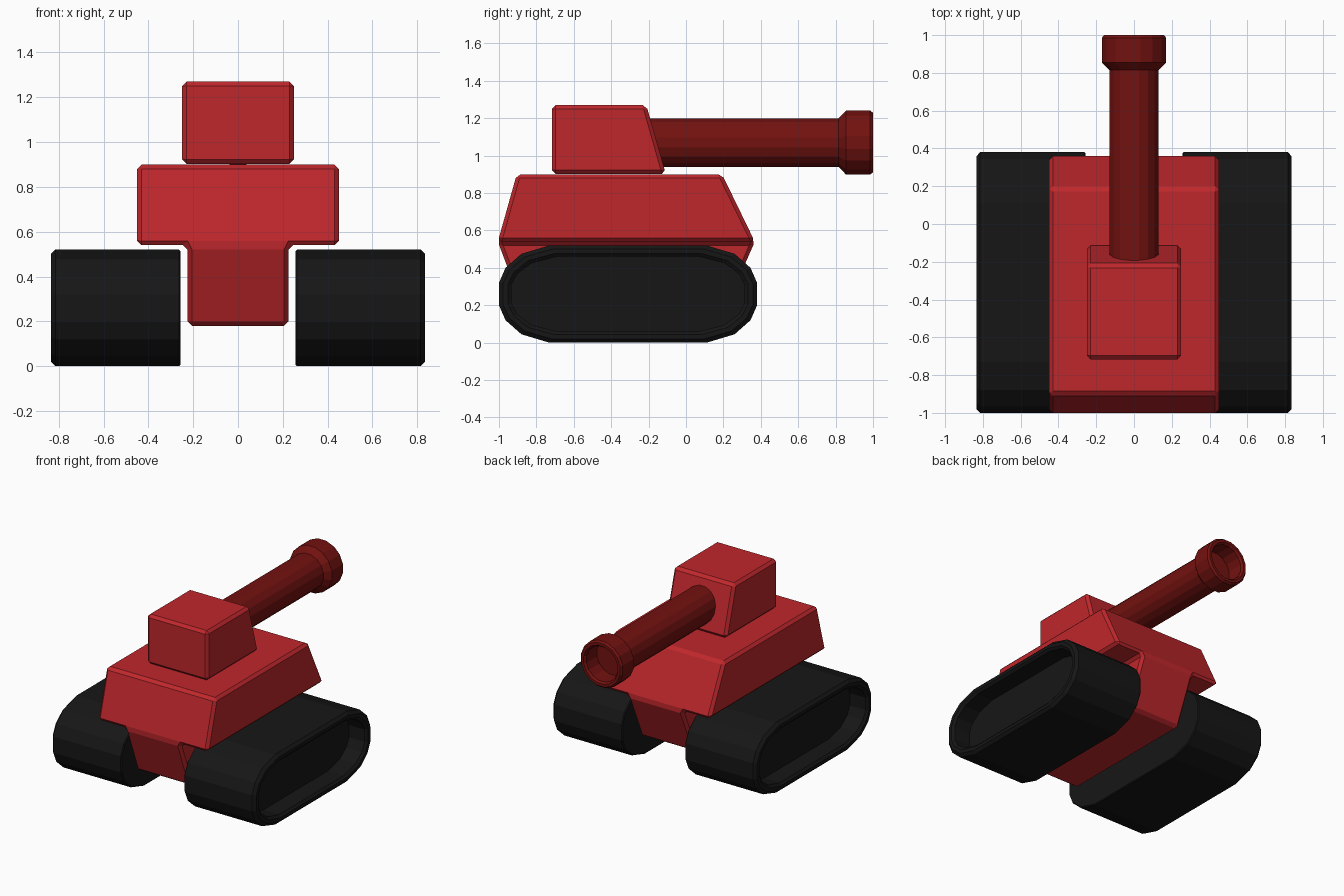
import bpy, bmesh
from math import pi, sin, cos

if "Cube" in bpy.data.objects:
    bpy.data.objects.remove(bpy.data.objects["Cube"])


def material(name, color):
    m = bpy.data.materials.new(name)
    m.diffuse_color = (*color, 1)
    m.use_nodes = True
    m.node_tree.nodes["Principled BSDF"].inputs["Base Color"].default_value = m.diffuse_color
    return m


RED = material("red_paint", (0.52, 0.020, 0.025))
DARK_RED = material("dark_red_paint", (0.17, 0.006, 0.005))
BLACK = material("black_rubber", (0.008, 0.008, 0.008))


def make(name, verts, faces, mat, bevel=0):
    bm = bmesh.new()
    vs = [bm.verts.new(v) for v in verts]
    for f in faces:
        bm.faces.new([vs[i] for i in f])
    bmesh.ops.recalc_face_normals(bm, faces=bm.faces)
    mesh = bpy.data.meshes.new(name)
    bm.to_mesh(mesh)
    bm.free()
    mesh.materials.append(mat)
    ob = bpy.data.objects.new(name, mesh)
    bpy.context.collection.objects.link(ob)
    if bevel:
        mod = ob.modifiers.new("edge_bevel", 'BEVEL')
        mod.width = bevel
        mod.segments = 1
        mod.limit_method = 'ANGLE'
        mod.angle_limit = 0.2
    return ob


def loft(name, rings, mat, bevel=0):
    """Skin a list of equal-length rings and cap both ends."""
    n = len(rings[0])
    verts = [p for r in rings for p in r]
    faces = [(k * n + i, k * n + (i + 1) % n, (k + 1) * n + (i + 1) % n, (k + 1) * n + i)
             for k in range(len(rings) - 1) for i in range(n)]
    last = (len(rings) - 1) * n
    faces += [list(range(n)), list(range(last, last + n))]
    return make(name, verts, faces, mat, bevel)


# Tracks: faceted rounded profile, with a recessed outer side
TY, TZ, HY, HZ = -0.31, 0.26, 0.69, 0.26
quarter = [(0.69, 0.06), (0.655, 0.14), (0.57, 0.215), (0.42, 0.26)]
outline = (quarter + [(-y, z) for y, z in reversed(quarter)]
           + [(-y, -z) for y, z in quarter] + [(y, -z) for y, z in reversed(quarter)])
# (x, inset) steps from the inner side to the recess floor
track_steps = [(0.257, 0.006), (0.263, 0), (0.815, 0), (0.835, 0.02),
               (0.835, 0.043), (0.82, 0.06), (0.69, 0.06)]
for side, sx in (("right", 1), ("left", -1)):
    loft(side + "_track",
         [[(sx * x, TY + y * (HY - d * 1.1) / HY, TZ + z * (HZ - d) / HZ) for y, z in outline]
          for x, d in track_steps], BLACK)

# Hull: T-shaped section whose front and back ends slope with height
section = [(-0.45, 0.90), (-0.45, 0.54), (-0.225, 0.54), (-0.225, 0.18),
           (0.225, 0.18), (0.225, 0.54), (0.45, 0.54), (0.45, 0.90)]
ends = {0.90: (-0.905, 0.193), 0.54: (-1.006, 0.368), 0.18: (-0.87, 0.21)}
verts = [(x, ends[z][e], z) for e in (0, 1) for x, z in section]
faces = [(i, (i + 1) % 8, (i + 1) % 8 + 8, i + 8) for i in range(8)]
for o in (0, 8):
    faces += [[o + i for i in (0, 1, 2, 5, 6, 7)], [o + i for i in (2, 3, 4, 5)]]
make("hull", verts, faces, RED, 0.02)

# Turret: box with a sloped barrel side
side_profile = [(-0.717, 0.903), (-0.108, 0.903), (-0.212, 1.27), (-0.717, 1.27)]
loft("turret", [[(x, y, z) for y, z in side_profile] for x in (-0.25, 0.25)], RED, 0.02)

# Barrel: turned tube with a flared, hollow muzzle
N = 16
barrel_profile = [(0.132, -0.26), (0.132, 0.815), (0.174, 0.855), (0.174, 0.985),
                  (0.162, 1.0), (0.142, 1.0), (0.13, 0.985), (0.13, 0.86)]
loft("barrel",
     [[(r * cos(2 * pi * (i + 0.5) / N), y, 1.07 + r * sin(2 * pi * (i + 0.5) / N))
       for i in range(N)] for r, y in barrel_profile], DARK_RED)
